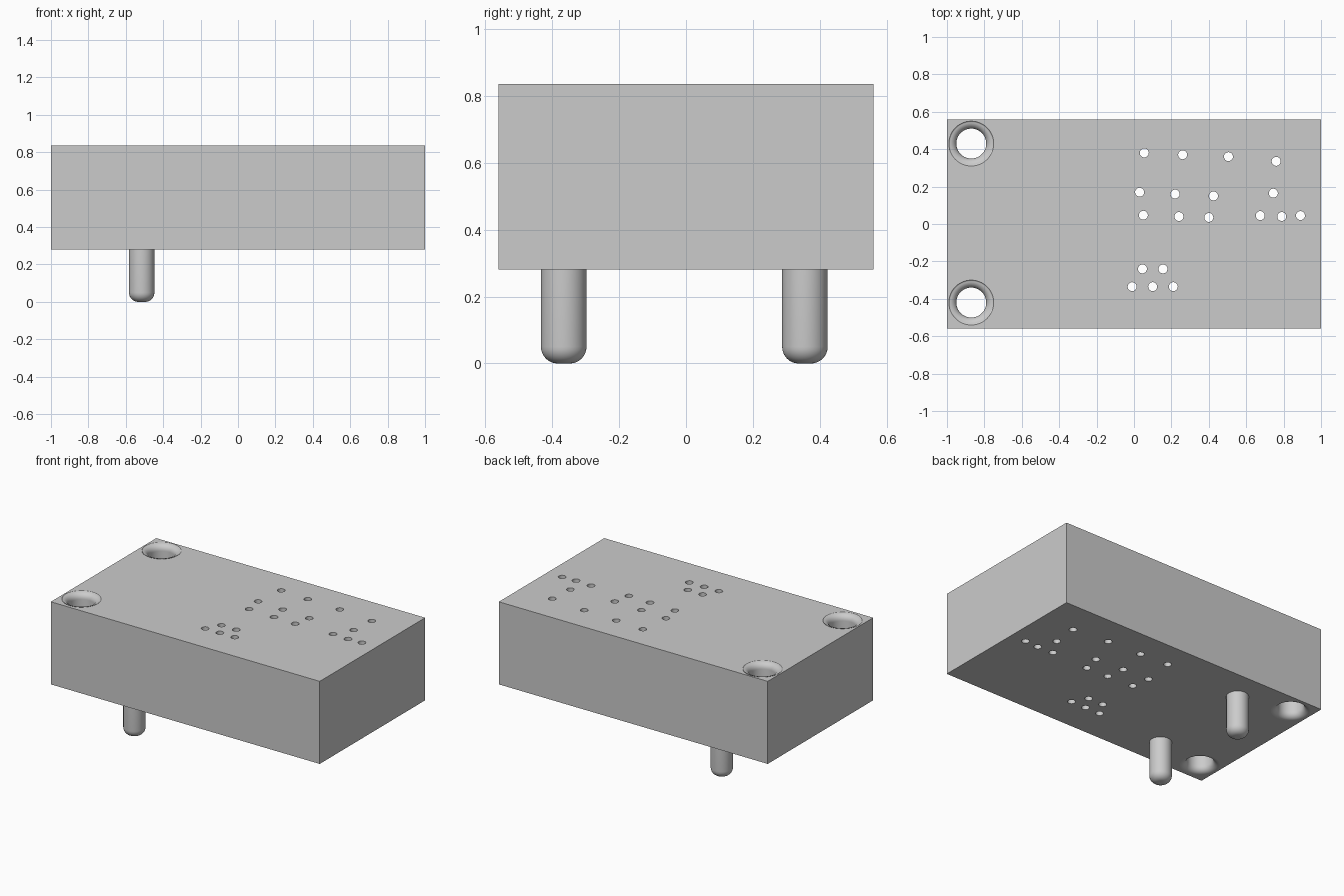
import bpy, bmesh
from math import pi, sin, cos
from mathutils import Matrix

default = bpy.data.objects.get("Cube")
if default:
    bpy.data.objects.remove(default, do_unlink=True)

BOTTOM, TOP = 0.28, 0.835
HALF_X, HALF_Y = 1.0, 0.56

grey = bpy.data.materials.new("plain grey")
grey.use_nodes = True
colour = (0.6, 0.6, 0.6, 1)
grey.diffuse_color = colour
grey.node_tree.nodes["Principled BSDF"].inputs["Base Color"].default_value = colour


def make_object(name, bm):
    bmesh.ops.recalc_face_normals(bm, faces=bm.faces)
    mesh = bpy.data.meshes.new(name)
    bm.to_mesh(mesh)
    bm.free()
    mesh.materials.append(grey)
    obj = bpy.data.objects.new(name, mesh)
    bpy.context.collection.objects.link(obj)
    return obj


def lathe(bm, profile, x, y, sides):
    """Closed solid of revolution from (radius, z) points, smooth sided."""
    rings = [[bm.verts.new((x + r * cos(2 * pi * i / sides),
                            y + r * sin(2 * pi * i / sides), z))
              for i in range(sides)] for r, z in profile]
    for low, high in zip(rings, rings[1:]):
        for i in range(sides):
            j = (i + 1) % sides
            bm.faces.new((low[i], low[j], high[j], high[i])).smooth = True
    bm.faces.new(rings[0][::-1])
    bm.faces.new(rings[-1])


# Main block
bm = bmesh.new()
size = Matrix.Diagonal((2 * HALF_X, 2 * HALF_Y, TOP - BOTTOM, 1))
bmesh.ops.create_cube(bm, size=1,
                      matrix=Matrix.Translation((0, 0, (TOP + BOTTOM) / 2)) @ size)
block = make_object("block", bm)

# Cutter for all holes
bm = bmesh.new()
HOLE_R, FLARE = 0.08, 0.04
arc = [pi / 2 * k / 8 for k in range(9)]
lower = [(HOLE_R + FLARE * (1 - cos(a)), BOTTOM + FLARE * (1 - sin(a))) for a in arc[::-1]]
upper = [(HOLE_R + FLARE * (1 - cos(a)), TOP - FLARE * (1 - sin(a))) for a in arc]
rim = HOLE_R + FLARE
bolt_profile = [(rim, BOTTOM - 0.05)] + lower + upper + [(rim, TOP + 0.05)]
for y in (-0.42, 0.43):
    lathe(bm, bolt_profile, -0.87, y, 48)

small_holes = [
    (0.055, 0.38), (0.26, 0.37), (0.505, 0.36), (0.76, 0.335),
    (0.03, 0.17), (0.22, 0.16), (0.425, 0.15), (0.745, 0.165),
    (0.05, 0.047), (0.24, 0.04), (0.4, 0.035),
    (0.675, 0.045), (0.79, 0.04), (0.89, 0.045),
    (0.045, -0.24), (0.155, -0.24),
    (-0.01, -0.335), (0.1, -0.335), (0.21, -0.335)]
for x, y in small_holes:
    lathe(bm, [(0.024, BOTTOM - 0.05), (0.024, TOP + 0.05)], x, y, 24)
cutter = make_object("hole_cutter", bm)
cutter.hide_render = True

# Cut the holes, then discard the cutter
cut = block.modifiers.new("holes", "BOOLEAN")
cut.operation = "DIFFERENCE"
cut.solver = "EXACT"
cut.object = cutter
bpy.context.view_layer.objects.active = block
bpy.ops.object.modifier_apply(modifier=cut.name)
bpy.data.objects.remove(cutter, do_unlink=True)

# Two round-ended pins under the block
PIN_R, ROUND = 0.068, 0.05
pin_profile = [(PIN_R - ROUND * (1 - sin(a)), ROUND * (1 - cos(a))) for a in arc]
pin_profile.append((PIN_R, BOTTOM))
for name, y in (("front_pin", -0.365), ("back_pin", 0.355)):
    bm = bmesh.new()
    lathe(bm, pin_profile, -0.515, y, 48)
    make_object(name, bm)
